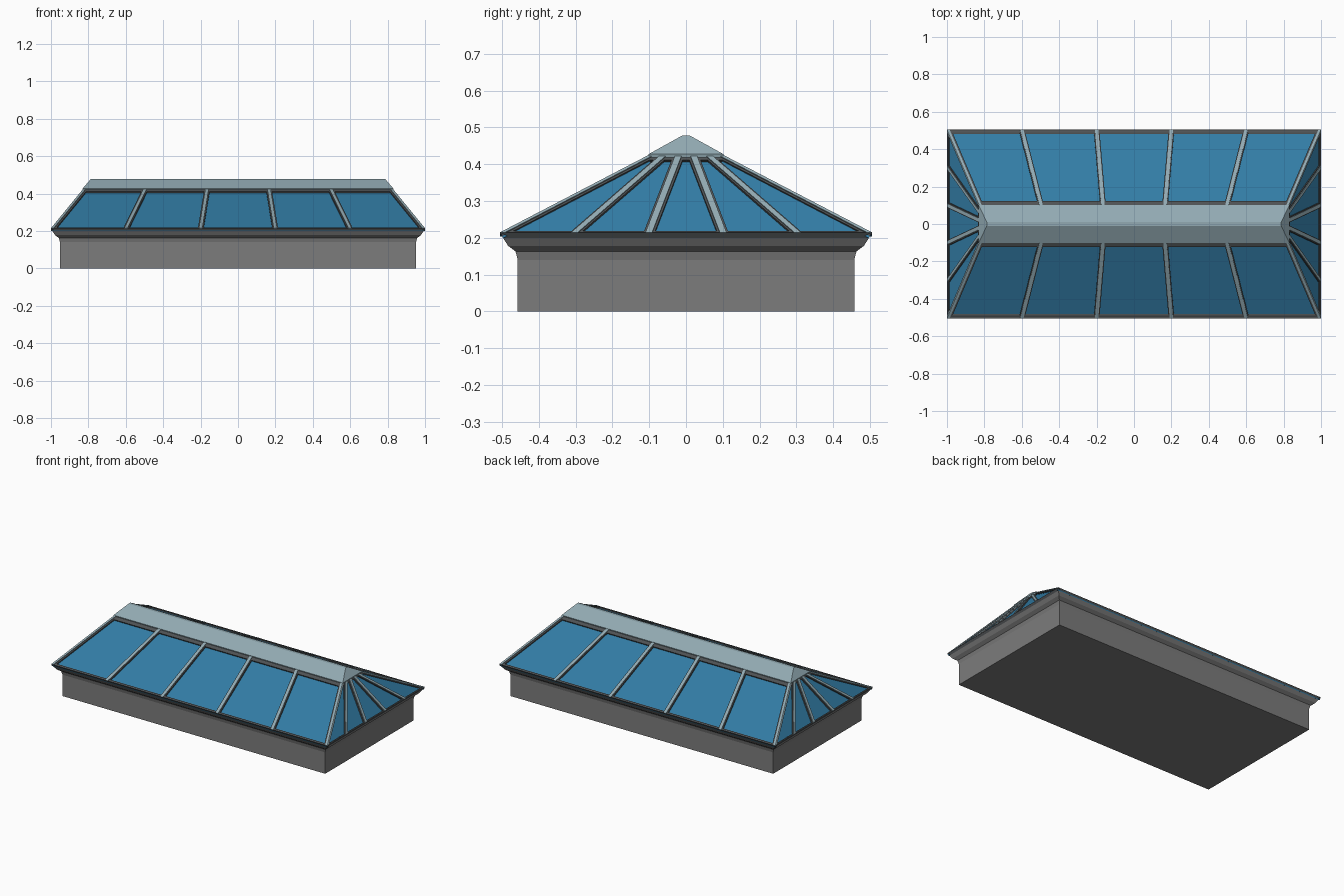
import bpy, bmesh
from mathutils import Vector

if "Cube" in bpy.data.objects:
    bpy.data.objects.remove(bpy.data.objects["Cube"])


def material(name, rgb):
    m = bpy.data.materials.new(name)
    lin = [((c / 255 + 0.055) / 1.055) ** 2.4 for c in rgb]
    m.diffuse_color = (*lin, 1)
    m.use_nodes = True
    m.node_tree.nodes["Principled BSDF"].inputs["Base Color"].default_value = m.diffuse_color
    return m


KERB = material("kerb grey", (124, 124, 124))
DARK = material("dark frame grey", (78, 82, 84))
GLASS = material("blue glass", (50, 124, 165))
METAL = material("pale blue grey metal", (146, 170, 178))

HX, HY, ZE = 1.0, 0.505, 0.215      # eave half sizes and height
RX, ZR = 0.785, 0.478               # ridge half length and height


def finish(name, bm, mat):
    bmesh.ops.recalc_face_normals(bm, faces=bm.faces)
    me = bpy.data.meshes.new(name)
    bm.to_mesh(me)
    bm.free()
    me.materials.append(mat)
    ob = bpy.data.objects.new(name, me)
    bpy.context.collection.objects.link(ob)
    return ob


def loft(name, rects, mat):
    """Stack of rectangles (half x, half y, z) joined into a closed solid."""
    bm = bmesh.new()
    rings = [[bm.verts.new((sx * x, sy * y, z))
              for sx, sy in ((-1, -1), (1, -1), (1, 1), (-1, 1))]
             for x, y, z in rects]
    for a, b in zip(rings, rings[1:]):
        for i in range(4):
            j = (i + 1) % 4
            bm.faces.new((a[i], a[j], b[j], b[i]))
    bm.faces.new(rings[0])
    bm.faces.new(rings[-1])
    return finish(name, bm, mat)


def prism(bm, quad, n, top, bottom):
    """Slab over a quad, between two offsets along the roof normal."""
    a = [bm.verts.new(p + n * bottom) for p in quad]
    b = [bm.verts.new(p + n * top) for p in quad]
    bm.faces.new(a)
    bm.faces.new(b)
    for i in range(4):
        j = (i + 1) % 4
        bm.faces.new((a[i], a[j], b[j], b[i]))


# kerb with flared head, then the dark eave rim
def ring(o, z):
    return (HX - 0.048 + o, HY - 0.048 + o, z)


loft("kerb", [ring(0, 0), ring(0, 0.14), ring(0.006, 0.163),
              ring(0.026, 0.178), ring(0.040, 0.2)], KERB)
loft("eave_rim", [ring(0.040, 0.2), ring(0.048, 0.214)], DARK)

# roof slopes: panes, dark glazing frames and pale cover bars
TOP = 0.83


def slope(name, eave, ridge, bars):
    axis = (eave(1) - eave(-1)).normalized()
    n = axis.cross(ridge(0) - eave(0)).normalized()
    if n.z < 0:
        n = -n

    def pt(s, t, shift=0.0):
        return eave(s).lerp(ridge(s), t) + axis * shift

    def strip(bm, s, a, b, top, bottom):
        prism(bm, [pt(s, 0, a), pt(s, 0, b), pt(s, TOP, b), pt(s, TOP, a)],
              n, top, bottom)

    def band(bm, t0, t1, top, bottom):
        prism(bm, [pt(-1, t0), pt(1, t0), pt(1, t1), pt(-1, t1)], n, top, bottom)

    bm = bmesh.new()
    band(bm, 0.0, 0.86, -0.012, -0.018)
    finish(name + "_glass", bm, GLASS)

    frame, cover = bmesh.new(), bmesh.new()
    band(frame, 0.0, 0.025, -0.004, -0.014)
    band(frame, 0.755, 0.83, -0.004, -0.014)
    for s in bars:
        strip(frame, s, -0.015, 0.015, -0.004, -0.014)
        strip(cover, s, -0.009, 0.009, 0.0, -0.006)
    for s in (-1, 1):                      # hip edges
        strip(frame, s, 0, -s * 0.024, -0.004, -0.014)
        strip(cover, s, 0, -s * 0.014, 0.0, -0.006)
    finish(name + "_frame", frame, DARK)
    finish(name + "_cover_bars", cover, METAL)


for d, side, end in ((-1, "front", "left"), (1, "back", "right")):
    slope(side, lambda s, d=d: Vector((s * HX, d * HY, ZE)),
          lambda s: Vector((s * RX, 0, ZR)), (-0.6, -0.2, 0.2, 0.6))
    slope(end, lambda s, d=d: Vector((d * HX, s * HY, ZE)),
          lambda s, d=d: Vector((d * RX, 0, ZR)), (-0.6, -0.2, 0.2, 0.6))

# folded metal ridge cap
loft("ridge_cap", [(0.829, 0.100, 0.418), (0.831, 0.102, 0.427),
                   (0.787, 0.010, 0.478)], METAL)
